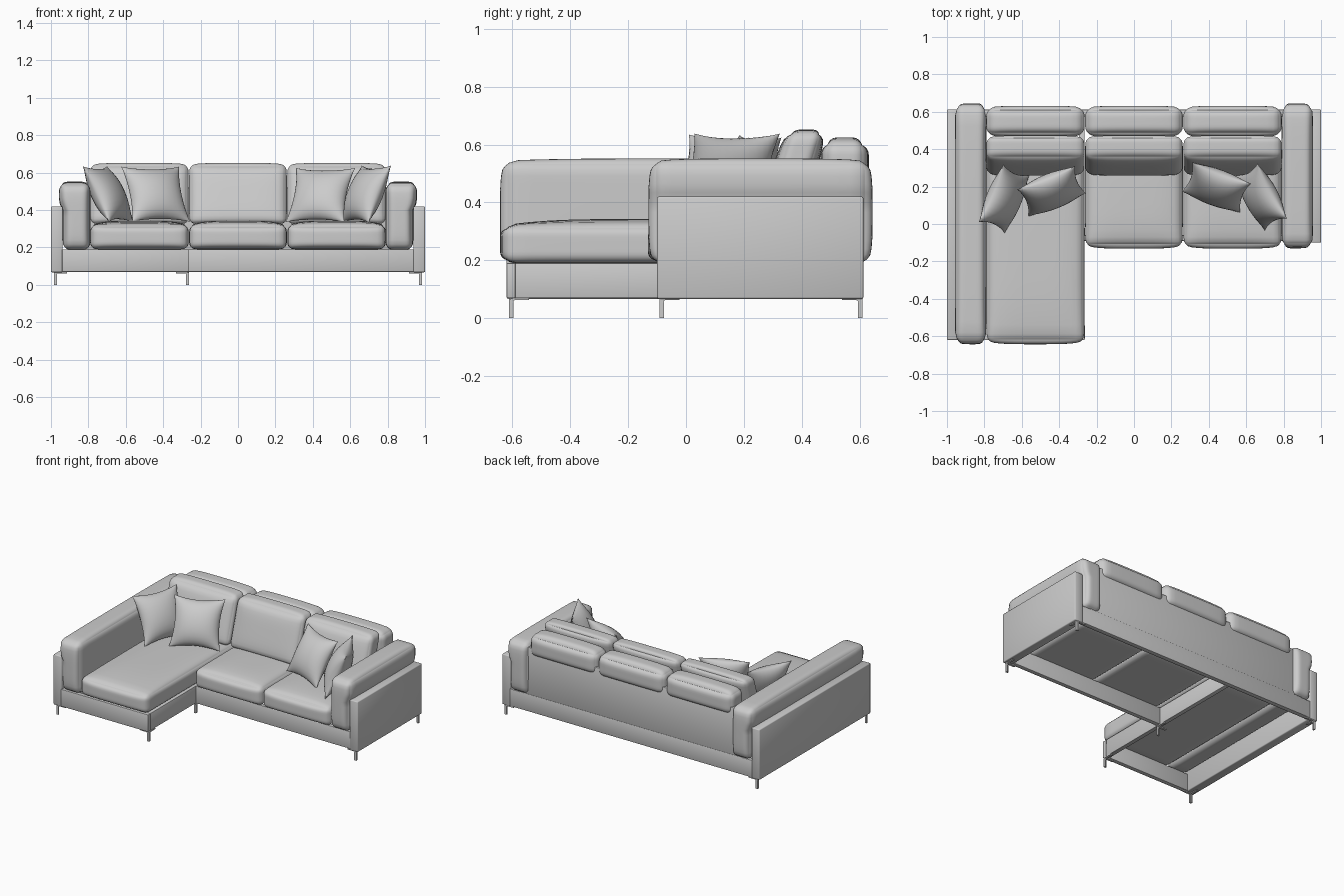
import bpy, bmesh, math
from mathutils import Matrix, Vector

if "Cube" in bpy.data.objects:
    bpy.data.objects.remove(bpy.data.objects["Cube"])


def finish(name, bm, smooth=True):
    bmesh.ops.recalc_face_normals(bm, faces=bm.faces)
    me = bpy.data.meshes.new(name)
    bm.to_mesh(me)
    bm.free()
    if smooth:
        me.shade_smooth()
        me.set_sharp_from_angle(angle=math.radians(50))
    ob = bpy.data.objects.new(name, me)
    bpy.context.collection.objects.link(ob)
    return ob


def add_box(bm, lo, hi):
    lo, hi = Vector(lo), Vector(hi)
    mat = Matrix.Translation((lo + hi) / 2) @ Matrix.Diagonal((*(hi - lo), 1))
    bmesh.ops.create_cube(bm, size=1, matrix=mat)


def box(name, lo, hi, bevel=0.004):
    lo, hi = [min(a, b) for a, b in zip(lo, hi)], [max(a, b) for a, b in zip(lo, hi)]
    bm = bmesh.new()
    add_box(bm, lo, hi)
    bmesh.ops.bevel(bm, geom=bm.edges[:], offset=bevel, segments=2, profile=0.5, affect='EDGES')
    return finish(name, bm)


def cushion(name, lo, hi, r, puff, warp=None):
    """Rounded box whose faces swell by puff (underside stays flat)."""
    lo, hi = [min(a, b) for a, b in zip(lo, hi)], [max(a, b) for a, b in zip(lo, hi)]
    c = [(a + b) / 2 for a, b in zip(lo, hi)]
    h = [(b - a) / 2 - p for a, b, p in zip(lo, hi, puff)]
    h[2] += puff[2] / 2
    c[2] -= puff[2] / 2
    bm = bmesh.new()
    bmesh.ops.create_cube(bm, size=2)
    bmesh.ops.subdivide_edges(bm, edges=bm.edges[:], cuts=15, use_grid_fill=True)
    for v in bm.verts:
        s = [math.sin(t * math.pi / 2) for t in v.co]
        p = Vector([a * b for a, b in zip(s, h)])
        q = Vector([max(-b + r, min(b - r, a)) for a, b in zip(p, h)])
        d = p - q
        if d.length > 1e-6:
            p = q + d.normalized() * r
        for i in range(3):
            j, k = (i + 1) % 3, (i + 2) % 3
            if i == 2 and s[2] < 0:
                continue
            p[i] += puff[i] * s[i] * (1 - s[j] ** 4) * (1 - s[k] ** 4)
        p += Vector(c)
        v.co = warp(p) if warp else p
    return finish(name, bm)


def pillow(name, loc, tilt, yaw, size=0.335, thick=0.075, n=16):
    """Square scatter pillow with pinched corners and a knife edge."""
    bm = bmesh.new()
    for side in (-1, 1):
        rows = []
        for i in range(n + 1):
            row = []
            for j in range(n + 1):
                u = math.sin((2 * i / n - 1) * math.pi / 2)
                w = math.sin((2 * j / n - 1) * math.pi / 2)
                x = size / 2 * u * (1 - 0.13 * u * u * (1 - w * w))
                z = size / 2 * w * (1 - 0.13 * w * w * (1 - u * u))
                y = side * thick * (max(0, 1 - u * u) * max(0, 1 - w * w)) ** 0.6
                row.append(bm.verts.new((x, y, z)))
            rows.append(row)
        for i in range(n):
            for j in range(n):
                bm.faces.new((rows[i][j], rows[i + 1][j], rows[i + 1][j + 1], rows[i][j + 1]))
    bmesh.ops.remove_doubles(bm, verts=bm.verts[:], dist=1e-5)
    ob = finish(name, bm)
    ob.location = loc
    ob.rotation_euler = (math.radians(-tilt), 0, math.radians(yaw))
    return ob


# Hollow L-shaped plinth
T = 0.03
Z0, Z1 = 0.07, 0.19
rails = {
    "base_front_rail": ((-0.265, -0.09, Z0), (0.94, -0.09 + T, Z1)),
    "base_chaise_front_rail": ((-0.94, -0.62, Z0), (-0.265, -0.62 + T, Z1)),
    "base_chaise_side_rail": ((-0.265 - T, -0.62 + T, Z0), (-0.265, 0.58, Z1)),
    "base_back_rail": ((-0.94, 0.58, Z0), (0.94, 0.612, Z1)),
}
for name, (lo, hi) in rails.items():
    box(name, lo, hi, 0.002)

# Upright back panel
box("back_panel", (-0.87, 0.575, 0.18), (0.87, 0.611, 0.52), 0.003)

# Side panels and padded arms
for side, label, front in ((-1, "left", -0.62), (1, "right", -0.10)):
    box(label + "_side_panel", (side * 0.937, front, 0.067), (side, 0.613, 0.42), 0.006)

    def overhang(p):
        t = max(0, min(1, (p.z - 0.40) / 0.05))
        if abs(p.x) > 0.86:
            p.x += math.copysign(0.02 * t * t * (3 - 2 * t), p.x)
        return p

    y0 = -0.643 if side < 0 else -0.13
    cushion(label + "_arm", (side * 0.788, y0, 0.187), (side * 0.938, 0.645, 0.552),
            0.04, (0.003, 0.015, 0.008), overhang)


def lean(p):
    p.y += 0.3 * (p.z - 0.49)
    return p


# Seat cushions, leaning back cushions and top bolsters
bays = (("left", -0.79, -0.264, -0.643), ("middle", -0.261, 0.261, -0.132),
        ("right", 0.264, 0.79, -0.132))
for label, x0, x1, front in bays:
    cushion(label + "_seat", (x0, front, 0.19), (x1, 0.46, 0.343), 0.035, (0.002, 0.015, 0.022))
    cushion(label + "_back_cushion", (x0, 0.29, 0.325), (x1, 0.445, 0.652), 0.035,
            (0.002, 0.018, 0.008), lean)
    cushion(label + "_back_bolster", (x0, 0.465, 0.46), (x1, 0.632, 0.625), 0.045,
            (0.002, 0.01, 0.014))

# Scatter pillows
pillow("left_outer_pillow", (-0.695, 0.135, 0.485), 27, 67)
pillow("left_inner_pillow", (-0.44, 0.175, 0.485), 28, 22)
pillow("right_inner_pillow", (0.44, 0.195, 0.48), 30, -20)
pillow("right_outer_pillow", (0.68, 0.145, 0.485), 24, -62)

# Bent metal corner legs: angled post with two mounting tabs
legs = ((-0.983, -0.612, 1, 1), (-0.262, -0.612, -1, 1), (-0.262, -0.092, -1, 1),
        (0.983, -0.092, -1, 1), (-0.983, 0.61, 1, -1), (0.983, 0.61, -1, -1))
profile = [(0, 0), (0, 0.05), (0.003, 0.058), (0.012, 0.062), (0.07, 0.062),
           (0.07, 0.07), (0.01, 0.07), (0.002, 0.068), (0.012, 0.055), (0.012, 0)]
profile = [(0, 0), (0, 0.055), (0.004, 0.066), (0.015, 0.07), (0.07, 0.07),
           (0.07, 0.062), (0.02, 0.062), (0.012, 0.058), (0.009, 0.05), (0.009, 0)]
for i, (x, y, dx, dy) in enumerate(legs):
    bm = bmesh.new()
    for axis in (0, 1):
        verts = [bm.verts.new((x + dx * a, y, z) if axis == 0 else (x, y + dy * a, z))
                 for a, z in profile]
        face = bm.faces.new(verts)
        out = bmesh.ops.extrude_face_region(bm, geom=[face])["geom"]
        move = Vector((0, dy * 0.016, 0)) if axis == 0 else Vector((dx * 0.016, 0, 0))
        bmesh.ops.translate(bm, vec=move, verts=[g for g in out if isinstance(g, bmesh.types.BMVert)])
    finish(f"leg_{i + 1}", bm, False)
